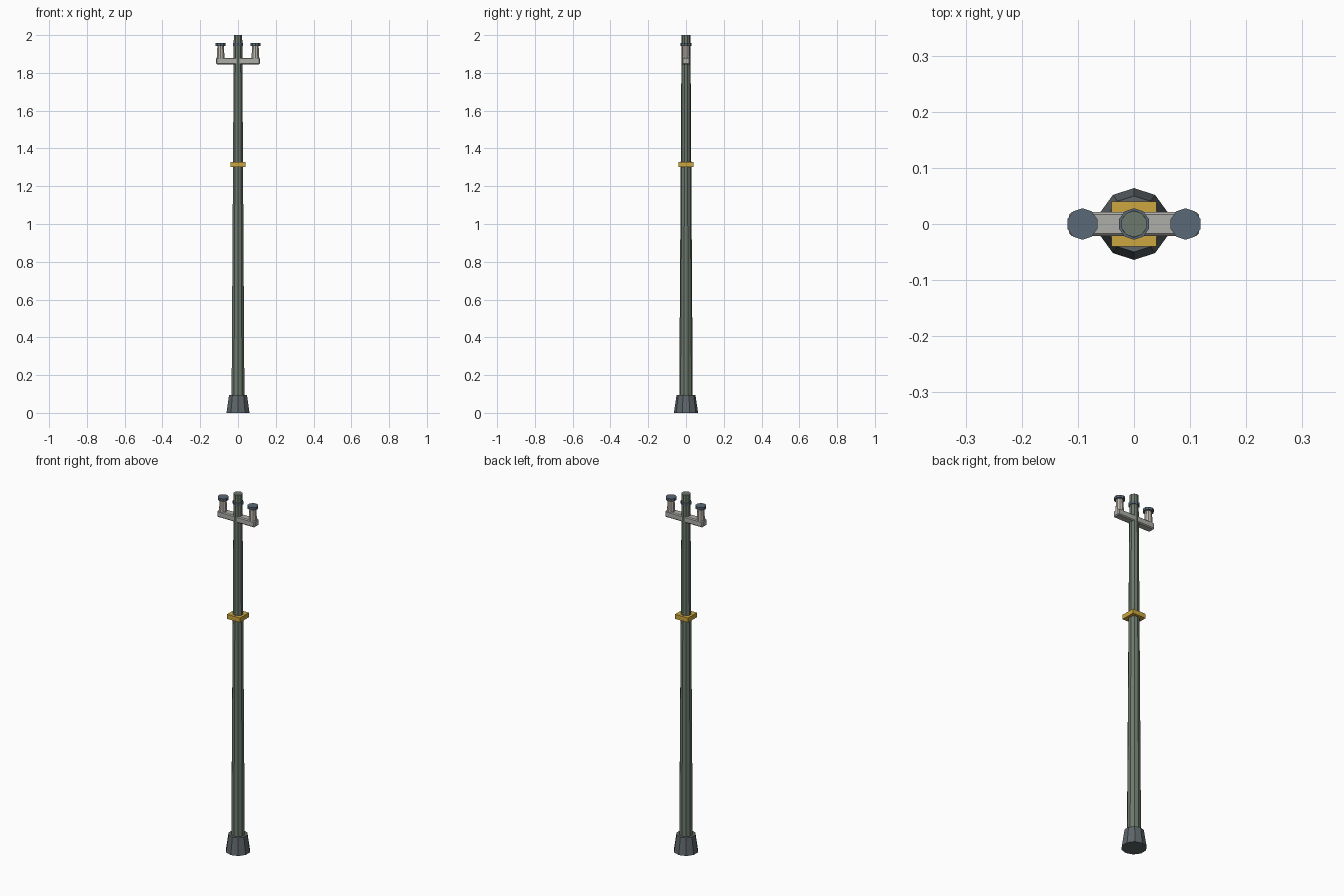
import bpy

if "Cube" in bpy.data.objects:
    bpy.data.objects.remove(bpy.data.objects["Cube"])

SIDES = 10


def material(name, rgb):
    m = bpy.data.materials.new(name)
    m.diffuse_color = (*rgb, 1)
    m.use_nodes = True
    m.node_tree.nodes["Principled BSDF"].inputs["Base Color"].default_value = m.diffuse_color
    return m


GREEN = material("painted_green", (0.15, 0.19, 0.15))
DARK = material("dark_footing", (0.11, 0.13, 0.14))
YELLOW = material("yellow_band", (0.60, 0.38, 0.05))
METAL = material("arm_metal", (0.42, 0.42, 0.40))
CERAMIC = material("ceramic", (0.50, 0.47, 0.42))
CAP = material("cap_blue_grey", (0.10, 0.14, 0.18))


def finish(name, mat):
    ob = bpy.context.object
    ob.name = name
    ob.data.materials.append(mat)
    return ob


def frustum(name, x, z0, z1, r0, r1, mat):
    bpy.ops.mesh.primitive_cone_add(vertices=SIDES, radius1=r0, radius2=r1,
                                    depth=z1 - z0, location=(x, 0, (z0 + z1) / 2))
    return finish(name, mat)


def box(name, size, z, mat, bevel):
    bpy.ops.mesh.primitive_cube_add(size=1, location=(0, 0, z))
    ob = finish(name, mat)
    ob.scale = size
    bpy.ops.object.transform_apply(location=False, rotation=False, scale=True)
    if bevel:
        mod = ob.modifiers.new("bevel", "BEVEL")
        mod.width = bevel
        mod.segments = 1
    return ob


# Footing and tapered mast
frustum("footing", 0, 0, 0.095, 0.064, 0.05, DARK)
frustum("mast", 0, 0.05, 2.0, 0.036, 0.0235, GREEN)

# Square marker band
box("marker_band", (0.08, 0.08, 0.025), 1.315, YELLOW, 0)

# Cross arm with chamfered edges
box("cross_arm", (0.232, 0.043, 0.035), 1.8625, METAL, 0.005)

# Three insulators: two on the arm, one around the mast
for label, x in (("left", -0.092), ("centre", 0), ("right", 0.092)):
    frustum(f"insulator_{label}", x, 1.875, 1.945, 0.022, 0.018, CERAMIC)
    frustum(f"insulator_cap_{label}", x, 1.942, 1.957, 0.028, 0.028, CAP)
